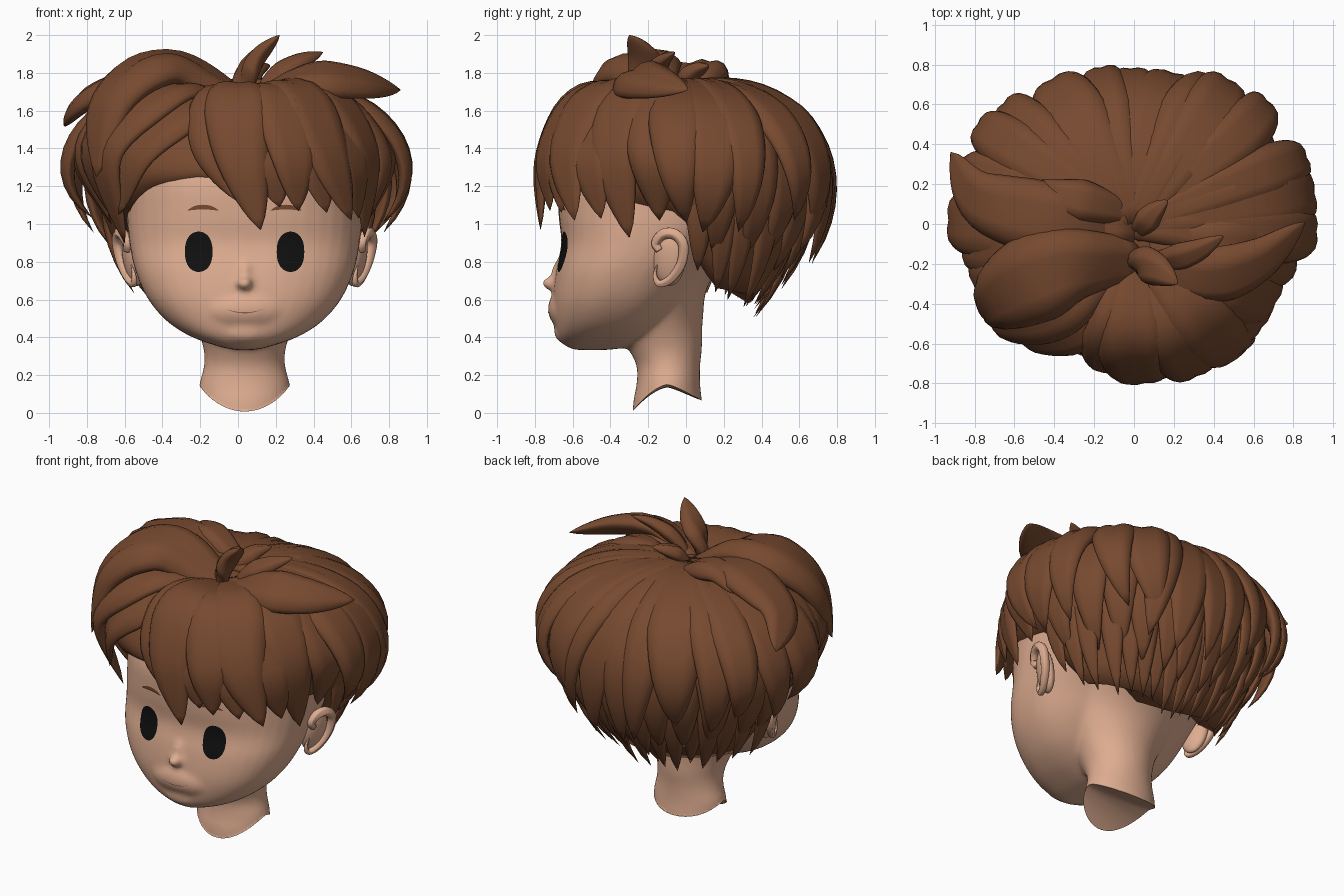
import bpy, bmesh, math, random
from math import sin, cos, pi, radians
from mathutils import Vector, Matrix
from mathutils.bvhtree import BVHTree

random.seed(4)
if "Cube" in bpy.data.objects:
    bpy.data.objects.remove(bpy.data.objects["Cube"])

MID = 0.035  # centre line of the face


def material(name, rgb):
    m = bpy.data.materials.new(name)
    m.use_nodes = True
    m.diffuse_color = (*rgb, 1)
    m.node_tree.nodes["Principled BSDF"].inputs["Base Color"].default_value = (*rgb, 1)
    return m


SKIN = material("skin", (0.73, 0.415, 0.28))
HAIR = material("brown hair", (0.185, 0.068, 0.029))
BLACK = material("black", (0.005, 0.005, 0.005))
LIP = material("mouth shade", (0.3, 0.13, 0.08))


def finish(bm, name, mat):
    bmesh.ops.recalc_face_normals(bm, faces=bm.faces)
    me = bpy.data.meshes.new(name)
    bm.to_mesh(me)
    bm.free()
    me.materials.append(mat)
    me.shade_smooth()
    ob = bpy.data.objects.new(name, me)
    bpy.context.collection.objects.link(ob)
    return ob


def loft(bm, rings):
    loops = [[bm.verts.new(p) for p in r] for r in rings]
    n = len(loops[0])
    for a, b in zip(loops, loops[1:]):
        for i in range(n):
            j = (i + 1) % n
            bm.faces.new((a[i], a[j], b[j], b[i]))
    bm.faces.new(loops[0])
    bm.faces.new(loops[-1])


def ball(bm, centre, size, rot=Matrix()):
    mat = Matrix.Translation(centre) @ rot.to_4x4() @ Matrix.Diagonal((*size, 1))
    bmesh.ops.create_uvsphere(bm, u_segments=24, v_segments=16, radius=1, matrix=mat)


def power(v, e):
    return math.copysign(abs(v) ** e, v)


def oval(z, half, front, back, n=2.4):
    """Rounded cross-section of the head or neck."""
    ring = []
    for k in range(40):
        a = 2 * pi * k / 40
        y = (front + back) / 2 - power(cos(a), 2 / n) * (back - front) / 2
        ring.append((MID + half * power(sin(a), 2 / n), y, z))
    return ring


def spline(pts, steps):
    """Smooth path through a few points."""
    p = [Vector(q) for q in pts]
    p = [2 * p[0] - p[1]] + p + [2 * p[-1] - p[-2]]
    out = []
    for i in range(1, len(p) - 2):
        a, b, c, d = p[i - 1:i + 3]
        for k in range(steps):
            t = k / steps
            out.append(0.5 * (2 * b + (c - a) * t + (2 * a - 5 * b + 4 * c - d) * t * t
                              + (3 * b - a - 3 * c + d) * t ** 3))
    return out + [p[-2]]


def lock(bm, path, width, thick, core=(0, 0, 1.1), root=0.45):
    """Flattened, grooved strand tapering to a point."""
    n, rings = len(path) - 1, []
    for i, p in enumerate(path):
        t = i / n
        tan = (path[min(i + 1, n)] - path[max(i - 1, 0)]).normalized()
        side = tan.cross(p - Vector(core)).normalized()
        out = side.cross(tan).normalized()
        f = min(1, root + 1.2 * t) * max(1 - t ** 3, 0.004) ** 0.8
        ring = []
        for k in range(16):
            a = 2 * pi * k / 16
            groove = 1 + 0.16 * cos(5 * a + pi / 2) if sin(a) > 0 else 0.7
            ring.append(p + side * cos(a) * width * f + out * sin(a) * thick * f * groove)
        rings.append(ring)
    loft(bm, rings)


# head, neck and nose fused into one smooth skin
bm = bmesh.new()
HEAD = [(0.333, 0.05, -0.58, -0.42), (0.35, 0.13, -0.63, -0.3), (0.4, 0.275, -0.675, -0.2),
        (0.48, 0.405, -0.695, -0.1), (0.6, 0.51, -0.705, 0.0), (0.75, 0.578, -0.69, 0.1),
        (0.9, 0.61, -0.66, 0.25), (1.05, 0.625, -0.675, 0.42), (1.25, 0.62, -0.67, 0.52),
        (1.45, 0.54, -0.57, 0.48), (1.58, 0.38, -0.4, 0.36), (1.65, 0.15, -0.15, 0.2)]
loft(bm, [oval(*r) for r in spline(HEAD, 4)])
NECK = [(-0.12, 0.24, -0.285, 0.09), (0.05, 0.24, -0.28, 0.085), (0.15, 0.24, -0.262, 0.075),
        (0.25, 0.215, -0.262, 0.075), (0.35, 0.22, -0.31, 0.085), (0.5, 0.28, -0.38, 0.09),
        (0.7, 0.4, -0.4, 0.13), (0.95, 0.5, -0.4, 0.35)]
loft(bm, [oval(*r, 2) for r in spline(NECK, 4)])
ball(bm, (MID, -0.714, 0.685), (0.042, 0.052, 0.034))
ball(bm, (MID, -0.672, 0.73), (0.042, 0.042, 0.08))
ball(bm, (MID, -0.61, 0.55), (0.25, 0.122, 0.12))
ball(bm, (MID, -0.6, 0.43), (0.16, 0.1, 0.075))
head = finish(bm, "head_and_neck", SKIN)
fuse = head.modifiers.new("fuse", "REMESH")
fuse.mode, fuse.voxel_size, fuse.use_smooth_shade = "VOXEL", 0.016, True
soft = head.modifiers.new("soften", "SMOOTH")
soft.factor, soft.iterations = 0.5, 10
deps = bpy.context.evaluated_depsgraph_get()
tree = BVHTree.FromObject(head, deps)

# trim the neck along an arched lower edge
head.data = bpy.data.meshes.new_from_object(head.evaluated_get(deps))
head.modifiers.clear()
for v in head.data.vertices:
    if v.co.z < 0.3:
        s, t = (v.co.x - MID) / 0.24, (v.co.y + 0.1) / 0.185
        v.co.z = max(v.co.z, 0.135 + 0.015 * s * s - abs(t) ** 1.4 * (0.1 - 0.03 * t))


# painted face details laid on the skin
def plate(name, mat, xz, nu=16, nv=8, lift=0.006):
    bm = bmesh.new()
    grid = []
    for i in range(nu + 1):
        row = []
        for j in range(nv + 1):
            x, z = xz(i / nu * 2 - 1, j / nv * 2 - 1)
            hit = tree.ray_cast(Vector((x, -2, z)), Vector((0, 1, 0)))[0]
            row.append(bm.verts.new((x, hit.y - lift, z)))
        grid.append(row)
    for a, b in zip(grid, grid[1:]):
        for j in range(nv):
            bm.faces.new((a[j], b[j], b[j + 1], a[j + 1]))
    bmesh.ops.remove_doubles(bm, verts=bm.verts, dist=0.0005)
    finish(bm, name, mat)


for side, label in ((-1, "right"), (1, "left")):
    ex, bx = MID + side * 0.243, MID + side * 0.22
    plate(label + "_eye", BLACK, lambda u, v: (
        ex + 0.073 * sin(u * pi / 2), 0.853 + 0.107 * v * max(cos(u * pi / 2), 0) ** 0.8))
    plate(label + "_eyebrow", HAIR, lambda u, v: (
        bx + 0.083 * u, 1.09 - 0.018 * u * u + 0.012 * v * (1 - abs(u) ** 3)), nv=2)
plate("mouth", LIP, lambda u, v: (
    MID + 0.1 * u, 0.53 + 0.02 * u * u + 0.003 * v * (1 - u * u)), nv=2, lift=0.003)

# ears
for side, label in ((-1, "right"), (1, "left")):
    bm = bmesh.new()

    def ear_point(y, z, out=0.0):
        return Vector((MID + side * (0.605 + 0.19 * (z - 0.82) + 0.36 * (y + 0.1) + out), y, z))

    tilt = Matrix.Rotation(side * 0.19, 3, "Y") @ Matrix.Rotation(side * -0.35, 3, "Z")
    ball(bm, ear_point(-0.09, 0.815, -0.015), (0.045, 0.09, 0.145), tilt)
    rim = [(-0.14, 0.86), (-0.16, 0.9), (-0.12, 0.945), (-0.06, 0.945), (-0.015, 0.89),
           (-0.025, 0.79), (-0.08, 0.71), (-0.14, 0.685), (-0.165, 0.73), (-0.15, 0.79)]
    lock(bm, spline([ear_point(y, z, 0.02) for y, z in rim], 5), 0.03, 0.034,
         ear_point(-0.1, 0.82, -0.3), 0.7)
    finish(bm, label + "_ear", SKIN)


# hair laid from the crown outward by direction: 0 is front, 180 is back
def blend(table, x):
    for (x0, y0), (x1, y1) in zip(table, table[1:]):
        if x <= x1:
            return y0 + (y1 - y0) * (x - x0) / (x1 - x0)
    return table[-1][1]


def strand(deg, mid_z, tip_r, tip_z, swell=1.2, top=1.81, twist=0, steps=18):
    a, b = radians(deg), radians(deg + twist)
    depth = 0.78 if cos(a) < 0 else 0.7
    reach = (abs(sin(a) / 0.95) ** 2.5 + abs(cos(a) / depth) ** 2.5) ** (-1 / 2.5)
    d, e = Vector((sin(a), -cos(a), 0)), Vector((sin(b), -cos(b), 0))
    up = Vector((0, 0, 1))
    q = (up * 1.72, d * 0.65 * reach + up * top,
         d * swell * reach + up * mid_z, e * tip_r + up * tip_z)
    out = []
    for i in range(steps + 1):
        t = i / steps
        s = 1 - t
        out.append(q[0] * s ** 3 + q[1] * 3 * s * s * t + q[2] * 3 * s * t * t + q[3] * t ** 3)
    return out


RIM_R = [(0, 0.67), (60, 0.66), (88, 0.63), (100, 0.55), (140, 0.43), (180, 0.33)]
RIM_Z = [(88, 1.04), (97, 0.78), (108, 0.66), (180, 0.58)]
FRONT_Z = [(-88, 1.04), (-60, 1.09), (-40, 1.19), (-15, 1.25), (10, 1.15), (88, 1.04)]

# scalp under the locks
bm = bmesh.new()
columns = []
for deg in range(-180, 180, 6):
    k = abs(deg)
    low = blend(FRONT_Z, deg) if k < 88 else blend(RIM_Z, k)
    columns.append(strand(deg, 1.3, blend(RIM_R, k), low, 1.04, 1.76)[1:])
loft(bm, list(zip(*columns)))
finish(bm, "hair_scalp", HAIR)

# layers falling to the nape, the middle of the back and the widest outline
bm = bmesh.new()
for deg in range(97, 264, 10):
    k = min(deg, 360 - deg)
    lock(bm, strand(deg + random.uniform(-2, 2), 1.12, blend(RIM_R, k) + 0.02,
                    blend(RIM_Z, k) - random.uniform(0.02, 0.09),
                    blend([(97, 0.9), (130, 1.0), (180, 1.08)], k)), 0.12, 0.05)
finish(bm, "hair_under_layer", HAIR)
bm = bmesh.new()
for deg in range(103, 258, 14):
    k = min(deg, 360 - deg)
    lock(bm, strand(deg + random.uniform(-3, 3), 1.25, blend([(100, 0.64), (180, 0.5)], k),
                    blend([(100, 0.86), (150, 0.74), (180, 0.68)], k) + random.uniform(-0.04, 0.04),
                    blend([(100, 1.06), (180, 1.13)], k)), 0.16, 0.06)
finish(bm, "hair_middle_layer", HAIR)
bm = bmesh.new()
for deg in range(85, 276, 14):
    k = min(deg, 360 - deg)
    lock(bm, strand(deg + random.uniform(-3, 3), 1.38,
                    blend([(86, 0.77), (120, 0.79), (180, 0.66)], k),
                    blend([(86, 1.04), (130, 0.95), (180, 0.84)], k) + random.uniform(-0.07, 0.07),
                    random.uniform(1.15, 1.2), 1.81, random.uniform(-9, 9)),
         random.uniform(0.15, 0.21), random.uniform(0.06, 0.08))
finish(bm, "hair_outer_layer", HAIR)

# hand-placed locks: root, two bends, tip, then half width and thickness
FRINGE = [
    ((0, -0.15, 1.66), (-0.1, -0.5, 1.68), (-0.14, -0.69, 1.42), (0, -0.73, 1.12), 0.15, 0.06),
    ((0.02, -0.15, 1.66), (0, -0.54, 1.69), (0.02, -0.74, 1.38), (0.12, -0.77, 0.97), 0.2, 0.07),
    ((0.05, -0.15, 1.66), (0.1, -0.52, 1.68), (0.17, -0.72, 1.36), (0.22, -0.72, 1.09), 0.18, 0.05),
    ((0.05, -0.15, 1.66), (0.2, -0.52, 1.69), (0.29, -0.72, 1.38), (0.32, -0.72, 1.07), 0.18, 0.06),
    ((0.05, -0.15, 1.66), (0.25, -0.46, 1.69), (0.4, -0.65, 1.36), (0.47, -0.66, 1.06), 0.18, 0.05),
    ((0.05, -0.15, 1.68), (0.3, -0.44, 1.7), (0.46, -0.62, 1.4), (0.6, -0.59, 1.02), 0.2, 0.07),
    ((0.05, -0.13, 1.68), (0.36, -0.37, 1.7), (0.59, -0.5, 1.36), (0.64, -0.45, 1.03), 0.18, 0.06),
    ((0.05, -0.12, 1.68), (0.42, -0.28, 1.7), (0.66, -0.38, 1.38), (0.67, -0.3, 0.93), 0.19, 0.07),
    ((0.05, -0.1, 1.68), (0.46, -0.12, 1.7), (0.77, -0.17, 1.38), (0.69, -0.14, 1.02), 0.19, 0.07)]
SWEEP = [
    ((-0.05, -0.2, 1.66), (-0.25, -0.5, 1.6), (-0.52, -0.56, 1.38), (-0.63, -0.46, 1.05), 0.16, 0.06),
    ((-0.1, -0.15, 1.68), (-0.38, -0.42, 1.68), (-0.69, -0.46, 1.38), (-0.6, -0.36, 0.9), 0.19, 0.07),
    ((-0.1, -0.12, 1.68), (-0.45, -0.28, 1.7), (-0.76, -0.3, 1.4), (-0.63, -0.24, 0.98), 0.19, 0.07),
    ((-0.1, -0.1, 1.7), (-0.5, -0.1, 1.72), (-0.82, -0.1, 1.4), (-0.67, -0.1, 1.0), 0.19, 0.07),
    ((0, -0.18, 1.66), (-0.36, -0.22, 1.81), (-0.65, -0.36, 1.64), (-0.75, -0.48, 1.25), 0.25, 0.13),
    ((-0.05, 0, 1.66), (-0.36, 0.02, 1.79), (-0.76, 0.12, 1.67), (-0.92, 0.36, 1.52), 0.2, 0.09),
    ((0, 0.05, 1.68), (-0.2, 0.1, 1.78), (-0.36, 0.14, 1.8), (-0.5, 0.21, 1.74), 0.12, 0.08)]
SPIKES = [
    ((0.0, -0.2, 1.65), (0.05, -0.2, 1.78), (0.12, -0.23, 1.89), (0.22, -0.3, 2.0), 0.11, 0.07),
    ((0.1, -0.18, 1.66), (0.2, -0.17, 1.77), (0.32, -0.13, 1.85), (0.45, -0.06, 1.91), 0.08, 0.06),
    ((0, -0.05, 1.66), (0.05, 0, 1.76), (0.1, 0.06, 1.81), (0.17, 0.12, 1.84), 0.07, 0.06),
    ((0.05, -0.2, 1.66), (0.36, -0.26, 1.75), (0.62, -0.18, 1.745), (0.86, 0.01, 1.71), 0.17, 0.09)]
for name, group in (("hair_fringe", FRINGE), ("hair_side_sweep", SWEEP), ("hair_spikes", SPIKES)):
    bm = bmesh.new()
    for *pts, width, thick in group:
        lock(bm, spline(pts, 7), width, thick)
    finish(bm, name, HAIR)
